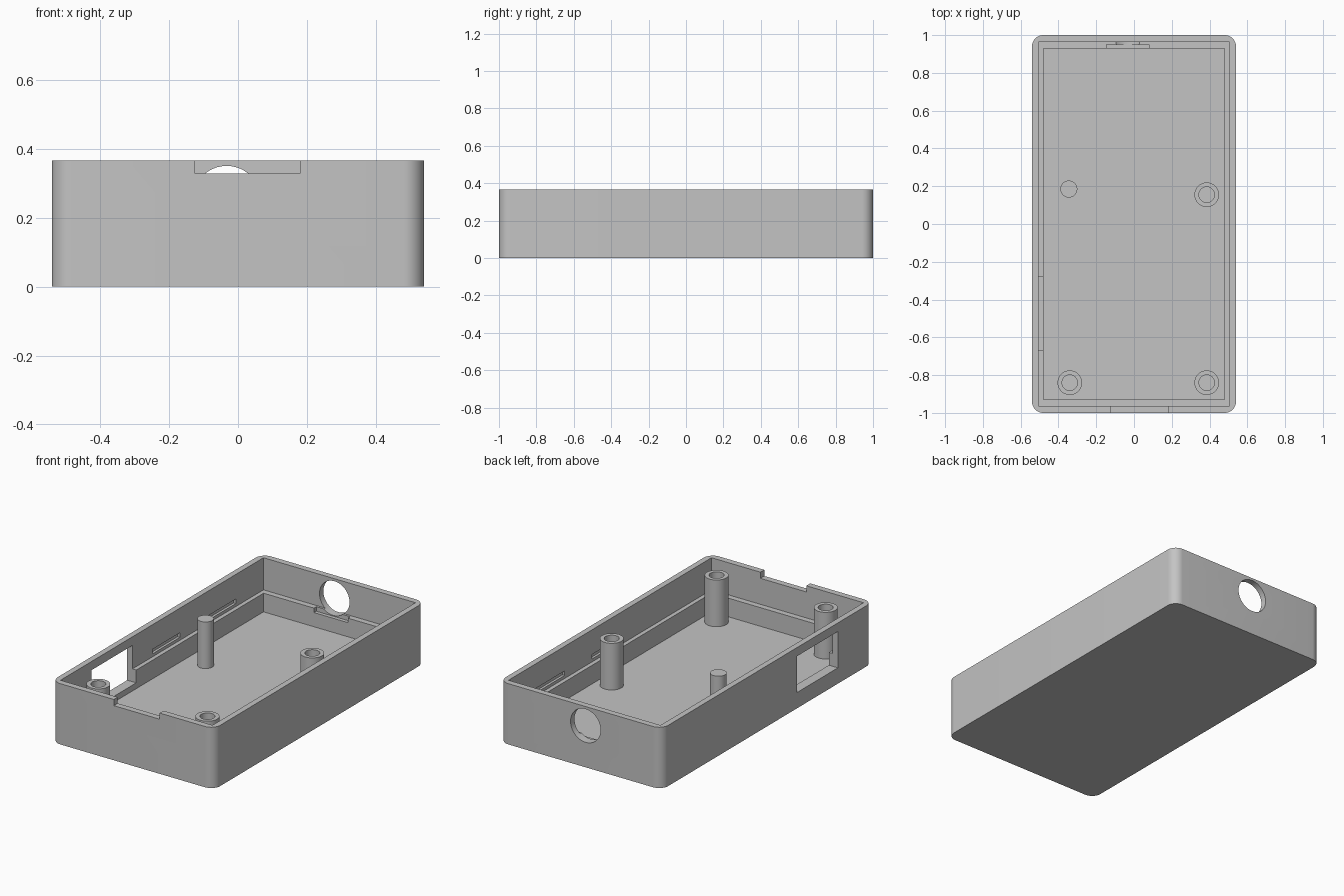
import bpy
import bmesh
from math import radians
from mathutils import Matrix, Vector

cube = bpy.data.objects.get("Cube")
if cube:
    bpy.data.objects.remove(cube, do_unlink=True)

GREY = 0.55
plastic = bpy.data.materials.new("grey plastic")
plastic.use_nodes = True
plastic.diffuse_color = (GREY, GREY, GREY, 1)
plastic.node_tree.nodes["Principled BSDF"].inputs["Base Color"].default_value = (GREY, GREY, GREY, 1)


def add_object(name, bm):
    mesh = bpy.data.meshes.new(name)
    bm.to_mesh(mesh)
    bm.free()
    mesh.materials.append(plastic)
    obj = bpy.data.objects.new(name, mesh)
    bpy.context.collection.objects.link(obj)
    return obj


def box(name, low, high, corner=0):
    """Box between two corners, with optional rounded vertical edges."""
    low, high = Vector(low), Vector(high)
    bm = bmesh.new()
    place = Matrix.Translation((low + high) / 2) @ Matrix.Diagonal((*(high - low), 1))
    bmesh.ops.create_cube(bm, size=1, matrix=place)
    if corner:
        upright = [e for e in bm.edges if abs(e.verts[0].co.z - e.verts[1].co.z) > 0.01]
        bmesh.ops.bevel(bm, geom=upright, offset=corner, segments=10,
                        profile=0.5, affect='EDGES')
    return add_object(name, bm)


def cylinder(name, centre, radius, length, turn=Matrix()):
    bm = bmesh.new()
    bmesh.ops.create_cone(bm, cap_ends=True, segments=48, radius1=radius, radius2=radius,
                          depth=length, matrix=Matrix.Translation(centre) @ turn)
    return add_object(name, bm)


def activate(obj):
    bpy.ops.object.select_all(action='DESELECT')
    obj.select_set(True)
    bpy.context.view_layer.objects.active = obj


def cut(target, cutter):
    """Subtract the cutter from the target and discard it."""
    cutter.hide_render = True
    mod = target.modifiers.new("cut", 'BOOLEAN')
    mod.operation = 'DIFFERENCE'
    mod.solver = 'EXACT'
    mod.object = cutter
    activate(target)
    bpy.ops.object.modifier_apply(modifier=mod.name)
    bpy.data.objects.remove(cutter, do_unlink=True)


def smooth(obj):
    activate(obj)
    bpy.ops.object.shade_smooth_by_angle(angle=radians(30))


HEIGHT, FLOOR, LEDGE, POST_TOP = 0.365, 0.06, 0.172, 0.34

# Tray with rounded corners, stepped inside to leave a ledge
tray = box("tray", (-0.54, -1, 0), (0.54, 1, HEIGHT), corner=0.06)
cut(tray, box("lower_cavity", (-0.48, -0.928, FLOOR), (0.48, 0.928, 0.5)))
cut(tray, box("upper_cavity", (-0.505, -0.963, LEDGE), (0.505, 0.963, 0.5)))

# Notch in the front rim and window in the right wall
cut(tray, box("rim_notch", (-0.125, -1.1, 0.328), (0.18, -0.9, 0.5)))
cut(tray, box("side_window", (-0.6, -0.67, 0.095), (-0.4, -0.28, 0.313)))

# Round socket in the back wall with a recess in the ledge below it
cut(tray, cylinder("socket_hole", (-0.033, 1, 0.25), 0.1, 0.2,
                   Matrix.Rotation(radians(90), 4, 'X')))
cut(tray, box("socket_recess", (-0.145, 0.9, 0.145), (0.08, 0.95, 0.3)))

# Shallow snap grooves inside both long walls
for side in (-1, 1):
    for start, end in ((-0.09, 0.17), (0.43, 0.7)):
        xs = sorted((side * 0.49, side * 0.52))
        cut(tray, box("snap_groove", (xs[0], start, 0.19), (xs[1], end, 0.217)))
smooth(tray)

# Hollow screw posts
base = FLOOR - 0.01
middle, length = (POST_TOP + base) / 2, POST_TOP - base
for name, x, y in (("front_right_post", -0.34, -0.84),
                   ("front_left_post", 0.385, -0.84),
                   ("middle_left_post", 0.385, 0.155)):
    post = cylinder(name, (x, y, middle), 0.065, length)
    cut(post, cylinder("bore", (x, y, 0.3), 0.041, 0.36))
    smooth(post)

# Solid locating pin
smooth(cylinder("locating_pin", (-0.345, 0.185, middle), 0.045, length))
